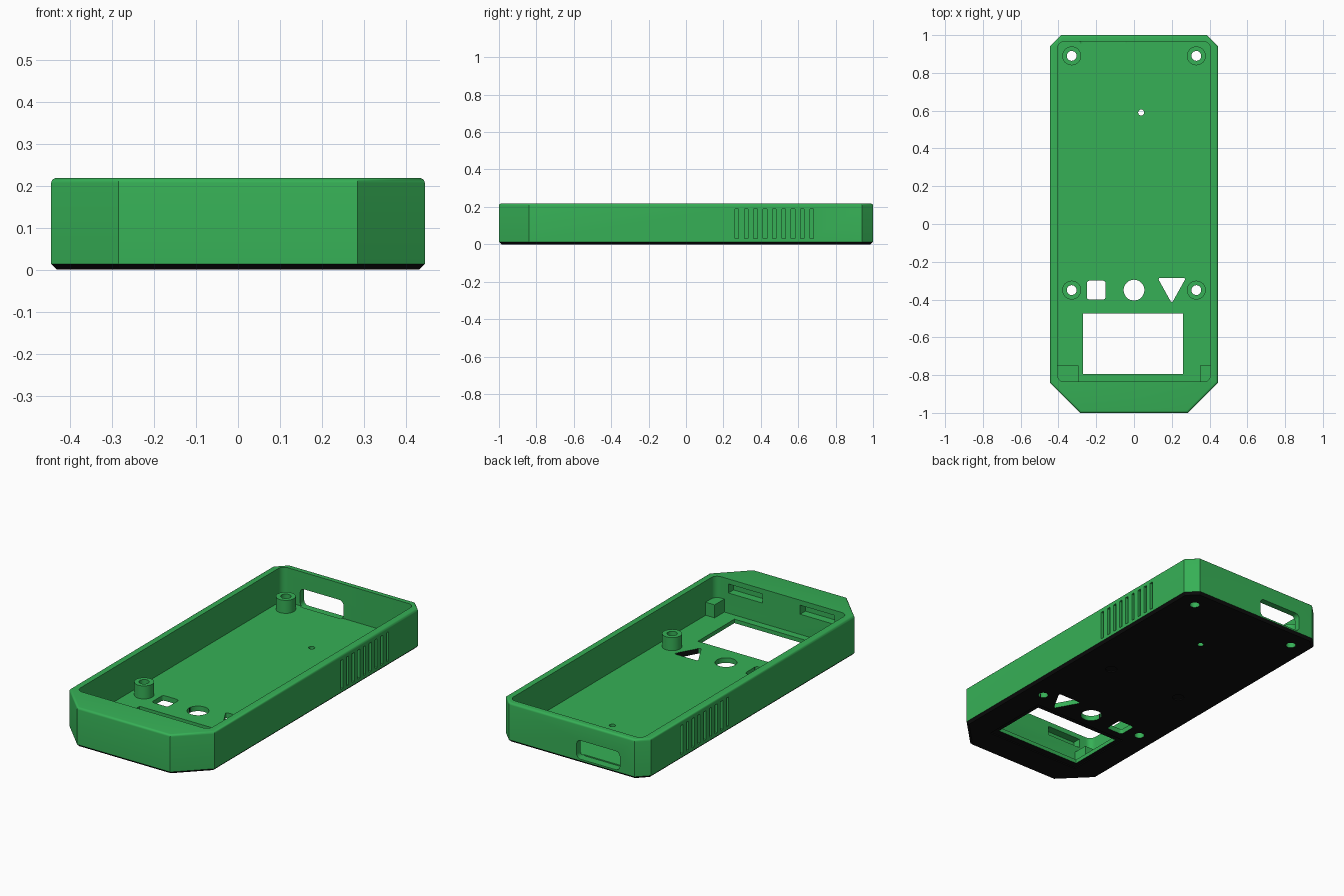
import bpy, bmesh, math

if "Cube" in bpy.data.objects:
    bpy.data.objects.remove(bpy.data.objects["Cube"], do_unlink=True)


def material(name, colour):
    m = bpy.data.materials.new(name)
    m.use_nodes = True
    m.diffuse_color = (*colour, 1)
    m.node_tree.nodes["Principled BSDF"].inputs["Base Color"].default_value = (*colour, 1)
    return m


GREEN = material("green_plastic", (0.037, 0.434, 0.093))
BLACK = material("black_base", (0.005, 0.005, 0.005))


def finish(bm, name):
    bmesh.ops.recalc_face_normals(bm, faces=bm.faces)
    mesh = bpy.data.meshes.new(name)
    bm.to_mesh(mesh)
    bm.free()
    ob = bpy.data.objects.new(name, mesh)
    bpy.context.collection.objects.link(ob)
    mesh.materials.append(GREEN)
    return ob


def prism(name, pts, z0, z1, corner=0, top=0, bottom=0, along_y=False):
    """Extrude an outline, optionally rounding corners and softening the rims."""
    bm = bmesh.new()
    base = bm.faces.new([bm.verts.new((x, y, z0)) for x, y in pts])
    ext = bmesh.ops.extrude_face_region(bm, geom=[base])["geom"]
    for v in ext:
        if isinstance(v, bmesh.types.BMVert):
            v.co.z = z1
    bmesh.ops.recalc_face_normals(bm, faces=bm.faces)

    def soften(test, width, segments):
        if width:
            edges = [e for e in bm.edges if test(*(v.co.z for v in e.verts))]
            bmesh.ops.bevel(bm, geom=edges, offset=width, segments=segments,
                            profile=0.5, affect='EDGES')

    soften(lambda a, b: abs(a - b) > 1e-5, corner, 6)
    soften(lambda a, b: min(a, b) > z1 - 1e-5, top, 4)
    soften(lambda a, b: max(a, b) < z0 + 1e-5, bottom, 1)
    if along_y:
        for v in bm.verts:
            v.co = (v.co.x, -v.co.z, v.co.y)
    return finish(bm, name)


def rect(x0, x1, y0, y1):
    return [(x0, y0), (x1, y0), (x1, y1), (x0, y1)]


def circle(x, y, r, n=32):
    return [(x + r * math.cos(math.tau * i / n), y + r * math.sin(math.tau * i / n))
            for i in range(n)]


def cut(ob, cutter, keep=False):
    mod = ob.modifiers.new("cut", 'BOOLEAN')
    mod.operation = 'DIFFERENCE'
    mod.solver = 'EXACT'
    mod.object = cutter
    bpy.context.view_layer.objects.active = ob
    bpy.ops.object.modifier_apply(modifier=mod.name)
    if not keep:
        bpy.data.objects.remove(cutter, do_unlink=True)


FLOOR, TOP = 0.028, 0.218

# Outer shell: long box with clipped corners
half = [(0.285, -1), (0.445, -0.84), (0.445, 0.94), (0.385, 1)]
outline = half + [(-x, y) for x, y in reversed(half)]
case = prism("case", outline, 0, TOP, top=0.012, bottom=0.013)

# Hollow interior
cut(case, prism("cavity", rect(-0.405, 0.405, -0.835, 0.965), FLOOR, 0.4, corner=0.035))

# Screen window with a shallow surround underneath
cut(case, prism("window_cut", rect(-0.27, 0.26, -0.795, -0.475), -0.1, 0.1))
cut(case, prism("surround_cut", rect(-0.295, 0.285, -0.835, -0.445), -0.1, 0.006))

# Button openings: square, round, triangular
cut(case, prism("square_cut", rect(-0.25, -0.15, -0.4, -0.3), -0.1, 0.1, corner=0.015))
cut(case, prism("round_cut", circle(0, -0.35, 0.055), -0.1, 0.1))
cut(case, prism("triangle_cut", [(0.2, -0.42), (0.275, -0.285), (0.125, -0.285)],
                -0.1, 0.1, corner=0.015))

# Pinhole and shallow underside pockets
cut(case, prism("pinhole_cut", circle(0.038, 0.59, 0.016, 16), -0.1, 0.1))
for side in (-1, 1):
    cut(case, prism("pocket_cut", circle(side * 0.23, 0.088, 0.03), -0.1, 0.006))

# Connector opening in the back wall
cut(case, prism("connector_cut", rect(-0.295, -0.03, 0.022, 0.125), -1.1, -0.955,
                corner=0.025, along_y=True))

for side in (-1, 1):
    # Latch pockets in the thick front wall
    x0, x1 = sorted((side * 0.115, side * 0.325))
    cut(case, prism("latch_cut", rect(x0, x1, -0.88, -0.8), 0.14, 0.19))
    # Grip grooves on the side walls
    x0, x1 = sorted((side * 0.43, side * 0.5))
    for i in range(9):
        y = 0.272 + 0.05 * i
        cut(case, prism("groove_cut", rect(x0, x1, y - 0.01, y + 0.01), 0.03, 0.19))

# Screw posts with holes right through the floor
parts = [case]
for label, y in (("back", 0.89), ("front", -0.35)):
    for side, x in (("left", 0.33), ("right", -0.33)):
        post = prism(f"{label}_{side}_screw_post", circle(x, y, 0.05), FLOOR - 0.005, 0.1)
        hole = prism("screw_hole", circle(x, y, 0.026), -0.1, 0.3)
        cut(post, hole, keep=True)
        cut(case, hole)
        parts.append(post)

# Support blocks in the front corners
parts.append(prism("right_support_block", rect(-0.41, -0.295, -0.84, -0.75), FLOOR - 0.005, 0.1))
parts.append(prism("left_support_block", rect(0.35, 0.41, -0.84, -0.75), FLOOR - 0.005, 0.1))

# Black underside: every face lying within the chamfered base layer
case.data.materials.clear()
case.data.materials.append(GREEN)
case.data.materials.append(BLACK)
for f in case.data.polygons:
    f.material_index = 1 if f.center.z < 0.0135 else 0

# Smooth the rounded parts, keep hard edges
for ob in parts:
    bpy.ops.object.select_all(action='DESELECT')
    ob.select_set(True)
    bpy.context.view_layer.objects.active = ob
    bpy.ops.object.shade_smooth_by_angle(angle=math.radians(30))
